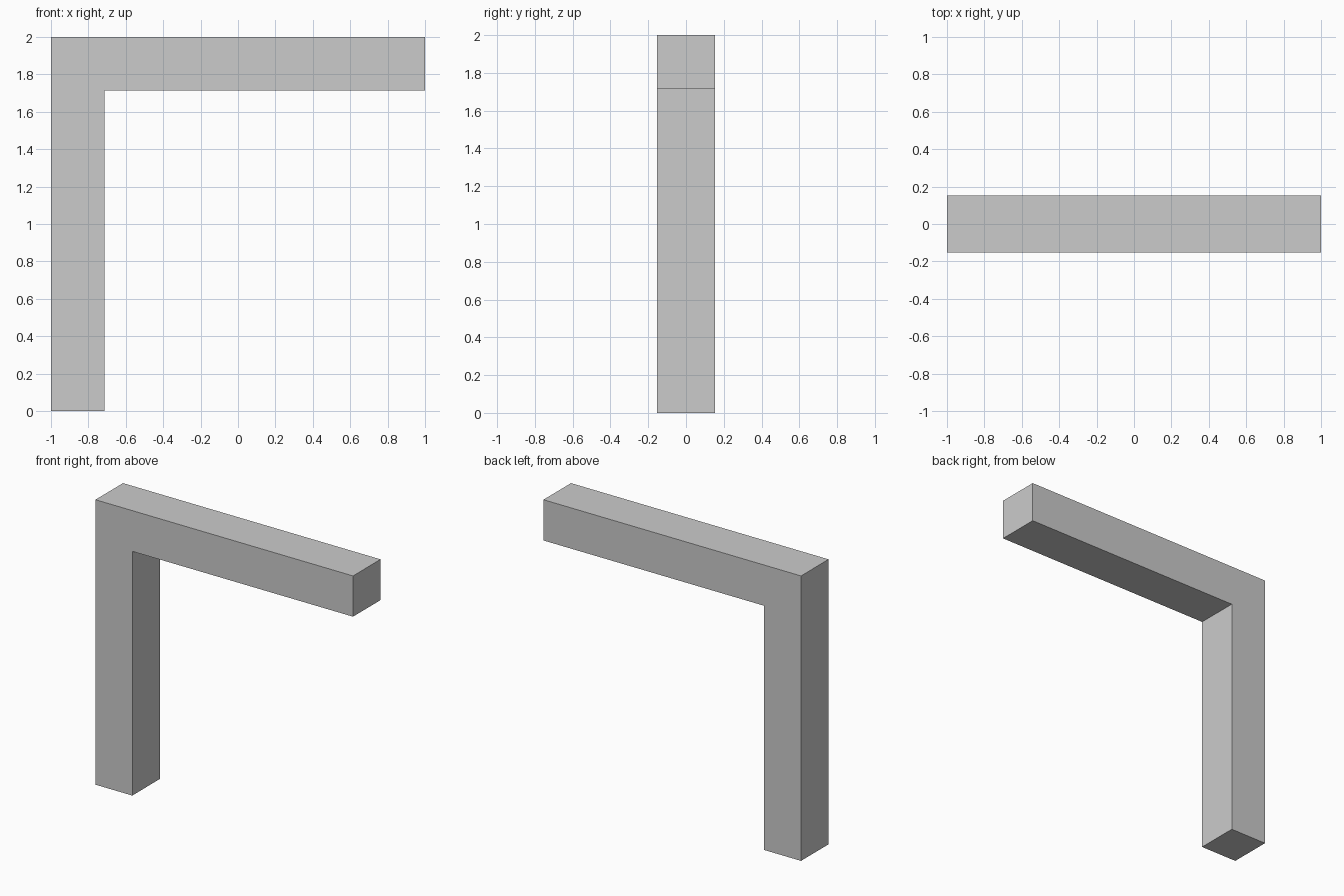
import bpy
import bmesh

if "Cube" in bpy.data.objects:
    bpy.data.objects.remove(bpy.data.objects["Cube"])

BAR = 0.286        # bar thickness in the front view
HALF_DEPTH = 0.1525

# L-shaped outline of post and arm (x, z)
outline = [(-1, 0), (-1 + BAR, 0), (-1 + BAR, 2 - BAR),
           (1, 2 - BAR), (1, 2), (-1, 2)]

# Extrude the outline from front to back
bm = bmesh.new()
front = bm.faces.new([bm.verts.new((x, -HALF_DEPTH, z)) for x, z in outline])
result = bmesh.ops.extrude_face_region(bm, geom=[front], use_keep_orig=True)
back_verts = [v for v in result["geom"] if isinstance(v, bmesh.types.BMVert)]
bmesh.ops.translate(bm, verts=back_verts, vec=(0, 2 * HALF_DEPTH, 0))
bmesh.ops.recalc_face_normals(bm, faces=bm.faces)

mesh = bpy.data.meshes.new("corner_bracket")
bm.to_mesh(mesh)
bm.free()
bpy.context.collection.objects.link(bpy.data.objects.new("corner_bracket", mesh))
